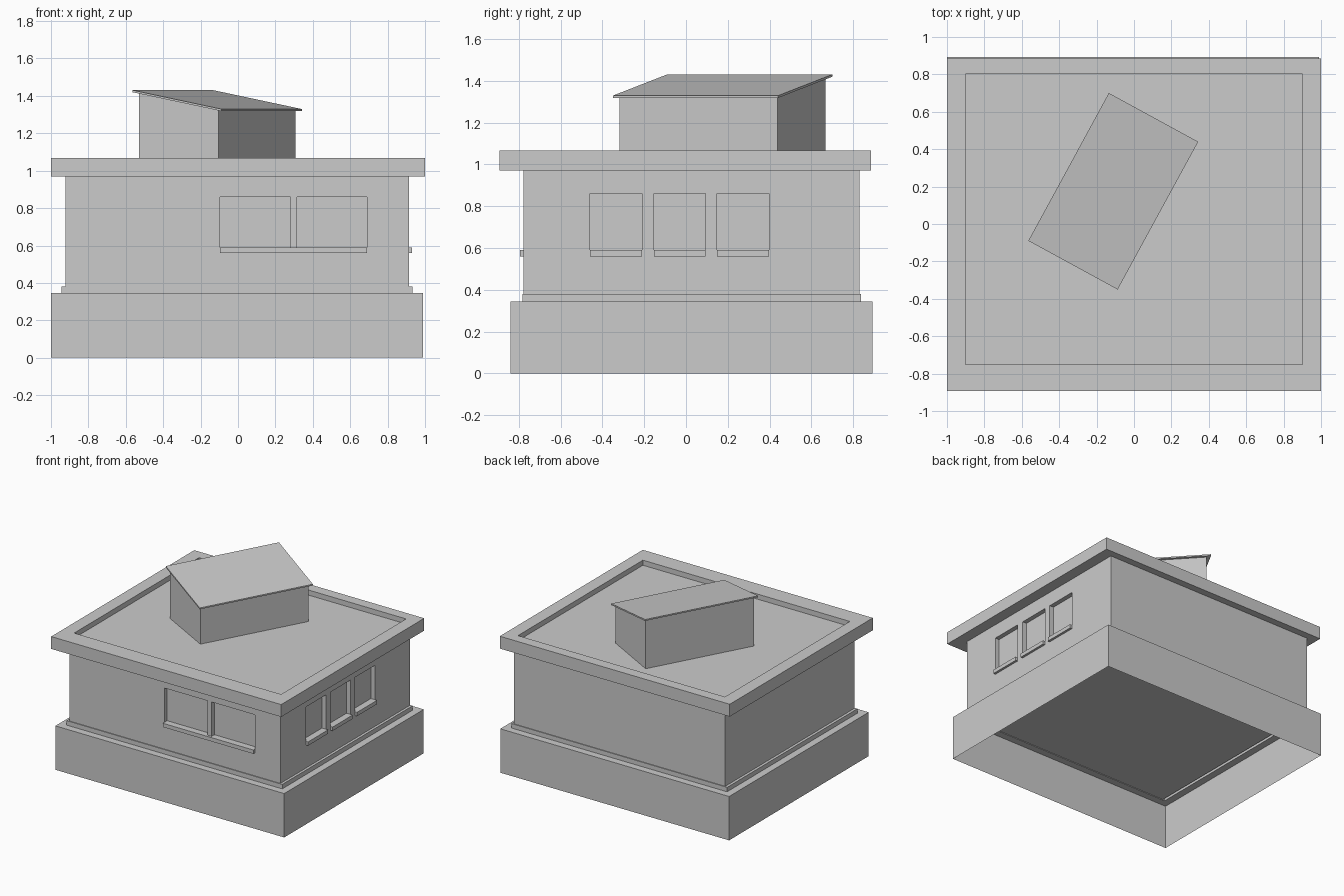
import bpy, bmesh, math
from mathutils import Matrix, Vector

if "Cube" in bpy.data.objects:
    bpy.data.objects.remove(bpy.data.objects["Cube"], do_unlink=True)

grey = bpy.data.materials.new("plain_grey")
grey.use_nodes = True
colour = (0.6, 0.6, 0.6, 1)
grey.diffuse_color = colour
grey.node_tree.nodes["Principled BSDF"].inputs["Base Color"].default_value = colour


def box(name, xs, ys, zs, edit=None):
    """Axis-aligned box from ranges, with an optional bmesh edit."""
    bm = bmesh.new()
    size = [r[1] - r[0] for r in (xs, ys, zs)]
    mid = Vector([(r[0] + r[1]) / 2 for r in (xs, ys, zs)])
    bmesh.ops.create_cube(bm, size=1, matrix=Matrix.Translation(mid) @ Matrix.Diagonal((*size, 1)))
    if edit:
        edit(bm)
    mesh = bpy.data.meshes.new(name)
    bm.to_mesh(mesh)
    bm.free()
    mesh.materials.append(grey)
    ob = bpy.data.objects.new(name, mesh)
    bpy.context.collection.objects.link(ob)
    return ob


def cut(target, xs, ys, zs):
    """Carve a box-shaped recess into the target."""
    cutter = box("recess_cutter", xs, ys, zs)
    cutter.hide_render = True
    mod = target.modifiers.new("recess", 'BOOLEAN')
    mod.operation, mod.solver, mod.object = 'DIFFERENCE', 'EXACT', cutter
    bpy.context.view_layer.objects.active = target
    bpy.ops.object.modifier_apply(modifier=mod.name)
    bpy.data.objects.remove(cutter, do_unlink=True)


def hollow(bm):
    """Open the underside and raise the floor inside the walls."""
    bm.normal_update()
    bottom = [f for f in bm.faces if f.normal.z < -0.9]
    bmesh.ops.delete(bm, geom=bottom, context='FACES_ONLY')
    top = [f for f in bm.faces if f.normal.z > 0.9]
    bmesh.ops.inset_region(bm, faces=top, thickness=0.08)
    raised = bmesh.ops.extrude_face_region(bm, geom=top)["geom"]
    bmesh.ops.delete(bm, geom=top, context='FACES_ONLY')
    bmesh.ops.translate(bm, vec=(0, 0, 0.035),
                        verts=[v for v in raised if isinstance(v, bmesh.types.BMVert)])


# Foundation and main walls
box("foundation", (-1, 0.99), (-0.84, 0.893), (0, 0.345), hollow)
X1, Y0 = 0.913, -0.777
walls = box("walls", (-0.922, X1), (Y0, 0.83), (0.345, 0.97))

# Recessed windows with projecting sills
DEPTH, OUT = 0.035, 0.018
SILL, TOP = (0.56, 0.59), 0.86
for xs in ((-0.097, 0.28), (0.315, 0.69)):
    cut(walls, xs, (Y0 - 0.1, Y0 + DEPTH), (SILL[1], TOP))
box("front_sill", (-0.097, 0.69), (Y0 - OUT, Y0 + DEPTH), SILL)
for i, y in enumerate((-0.335, -0.03, 0.272)):
    ys = (y - 0.124, y + 0.124)
    cut(walls, (X1 - DEPTH, X1 + 0.1), ys, (SILL[1], TOP))
    box(f"side_sill_{i + 1}", (X1 - DEPTH, X1 + OUT), ys, SILL)

# Flat roof with a raised rim
roof = box("flat_roof", (-1, 1), (-0.892, 0.885), (0.97, 1.067))
cut(roof, (-0.9, 0.9), (-0.75, 0.802), (1.027, 1.2))

# Turned rooftop hut with a single-pitch lid
PITCH = -0.187
SPOT = Matrix.Translation((-0.111, 0.175, 0)) @ Matrix.Rotation(math.radians(-28.6), 4, 'Z')


def lean(bm):
    """Shear the upper vertices to the roof pitch and turn into place."""
    for v in bm.verts:
        if v.co.z > 1.2:
            v.co.z += PITCH * v.co.x
    bm.transform(SPOT)


box("hut_walls", (-0.241, 0.241), (-0.43, 0.43), (1.027, 1.369), lean)
box("hut_lid", (-0.272, 0.272), (-0.45, 0.45), (1.369, 1.38), lean)
